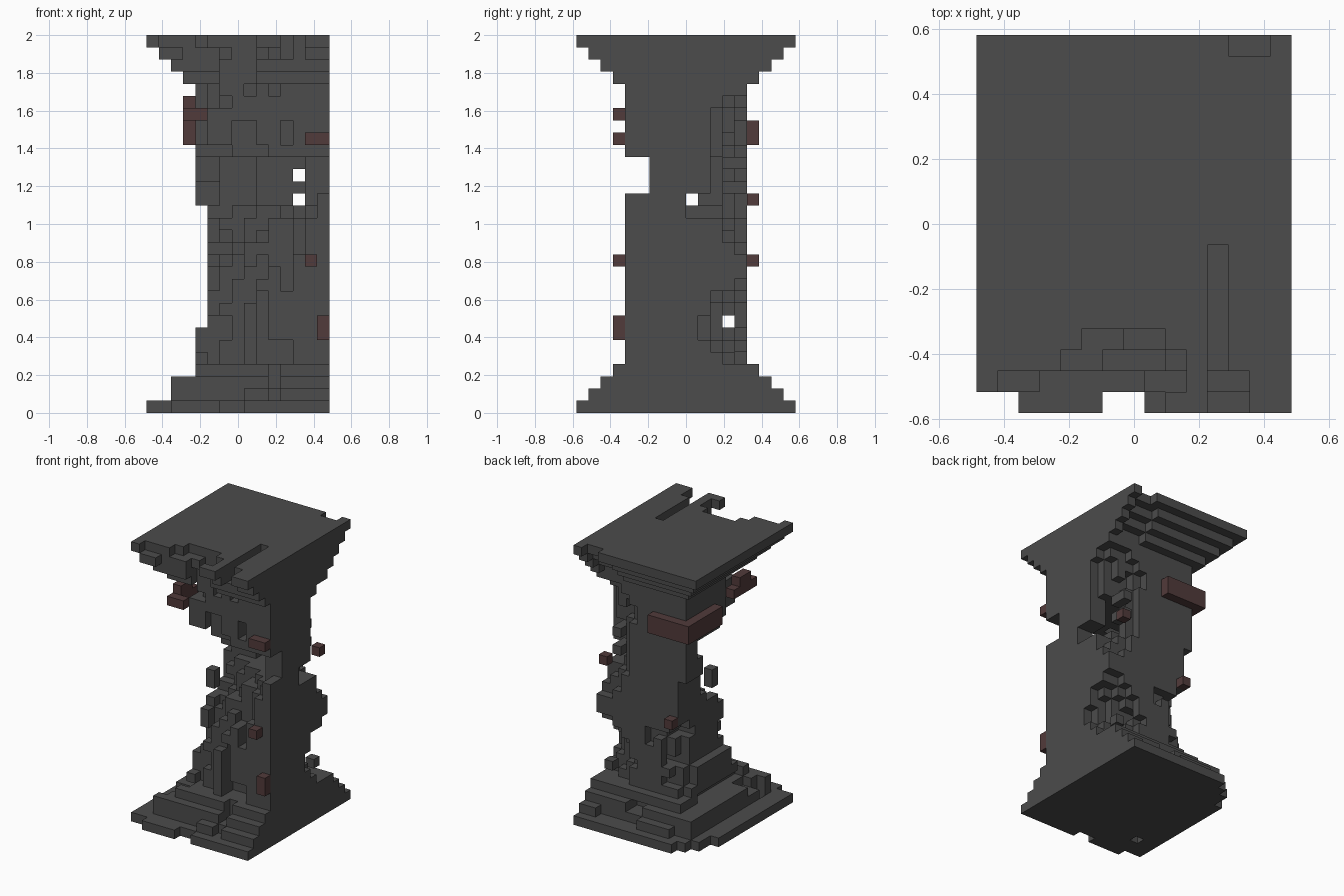
import bpy, bmesh, random
from mathutils import Vector

cube = bpy.data.objects.get("Cube")
if cube:
    bpy.data.objects.remove(cube)

random.seed(7)
NX, NY, NZ = 15, 18, 31
S = 2.0 / NZ                      # block size


def material(name, rgb):
    m = bpy.data.materials.new(name)
    m.use_nodes = True
    m.diffuse_color = (*rgb, 1)
    m.node_tree.nodes["Principled BSDF"].inputs["Base Color"].default_value = (*rgb, 1)
    return m


stone = material("dark_stone", (0.072, 0.072, 0.072))
brick = material("dull_red", (0.083, 0.043, 0.043))


def box(x, y, z):
    """Set of grid blocks; each range is first and last, inclusive."""
    return {(i, j, k) for i in range(x[0], x[1] + 1)
            for j in range(y[0], y[1] + 1) for k in range(z[0], z[1] + 1)}


def lerp(points, k):
    """Read a height profile of (layer, value) pairs."""
    for (a, u), (b, v) in zip(points, points[1:]):
        if a <= k <= b:
            return u + (v - u) * (k - a) / (b - a)
    return 0


noise_table = {}


def noise(*key):
    """Repeatable roughness from -1 to 1 for a grid key."""
    if key not in noise_table:
        noise_table[key] = random.uniform(-1, 1)
    return noise_table[key]


# Whole pillar: stepped base, shaft and stepped capital, flat on the +x side
base, capital = set(), set()
for n in range(4):
    base |= box((n, 14), (n, 17 - n), (n, n))
    capital |= box((n, 14), (n, 17 - n), (30 - n, 30 - n))
shaft = box((4, 14), (4, 13), (4, 26))

# Erosion depth of three shaft corners by layer
front_left = [(4, 1.5), (6, 3), (9, 5), (12, 6.5), (14, 8.5), (17, 11), (20, 11.5), (21, 6), (22, 4), (24, 3), (26, 2)]
back_right = [(4, 3), (6, 4.5), (8, 4), (10, 2), (13, 1.5), (15, 2.5), (17, 4), (21, 4.3), (23, 4), (25, 2), (26, 0)]
back_left = [(4, 1), (7, 2.5), (10, 4), (11, 1.5), (12, 0)]


def worn(c):
    i, j, k = c
    r = noise(i // 2, j // 2, (k + i // 2) // 3)
    fl, br, bl = lerp(front_left, k), lerp(back_right, k), lerp(back_left, k)
    pit = noise(i, k // 2) if i < 12 else -1      # shallow pits in the front face
    return ((i - 4) + 1.5 * (j - 4) < fl + 1.5 * r
            or (j == 4 and pit > 0) or (j == 5 and pit > 0.6)
            or (br and (14 - i) + 1.5 * (13 - j) < br + 0.8 * r)
            or (bl and (i - 4) + (13 - j) < bl + r))


shaft = {c for c in shaft if not worn(c)}
shaft -= box((4, 14), (4, 5), (18, 20))        # broken waist on the front
shaft -= box((4, 4), (4, 13), (7, 16))         # thinned left side
shaft -= box((9, 12), (6, 11), (17, 20))       # hollow behind the waist
shaft -= box((13, 14), (9, 11), (16, 17))      # break in the flat side
shaft |= box((12, 12), (12, 13), (18, 20)) | box((10, 11), (12, 12), (17, 20))
shaft -= box((12, 12), (4, 13), (19, 19))      # opening front to back
shaft |= box((12, 14), (4, 5), (4, 12)) | box((13, 14), (4, 5), (13, 15))
shaft |= box((14, 14), (4, 5), (16, 17)) | box((12, 14), (4, 5), (21, 26))
shaft |= box((5, 6), (4, 5), (22, 24)) | box((7, 8), (5, 5), (21, 22))
shaft |= box((5, 5), (7, 7), (14, 15)) | box((5, 5), (6, 6), (10, 11))
shaft |= box((13, 13), (13, 13), (5, 5)) | box((13, 14), (12, 13), (11, 12))
shaft -= box((4, 14), (12, 12), (7, 7))        # opening side to side

# Base damage: chipped step edges, broken corner and holes
for c in sorted(base):
    i, j, k = c
    edge = i == k or j in (k, 17 - k)
    inner = i == k + 1 or j in (k + 1, 16 - k)
    broken = i < 11 or j > 12
    if k and broken and i < 14:
        r = noise("base", i // 2, j // 2, k) + (0.3 if i < 5 else 0)
        if (edge and r > 0.25) or (inner and r > 0.65):
            base.discard(c)
base -= box((0, 1), (0, 17), (1, 1)) | box((3, 3), (0, 17), (3, 3))
for x, y in (((0, 1), (0, 0)), ((6, 7), (0, 0)), ((2, 2), (3, 3)),
             ((0, 0), (14, 17)), ((1, 1), (16, 17)), ((2, 2), (17, 17))):
    base -= box(x, y, (0, 2))
base |= box((13, 14), (1, 16), (1, 1))

# Capital damage: broken front lip, narrow slot and back notches
capital -= box((0, 8), (0, 0), (30, 30)) | box((1, 9), (1, 1), (30, 30))
capital -= box((4, 9), (2, 2), (30, 30)) | box((5, 8), (3, 3), (30, 30))
capital -= box((3, 9), (1, 1), (29, 29)) | box((6, 9), (2, 2), (29, 29))
capital -= box((7, 8), (3, 3), (29, 29)) | box((6, 8), (2, 3), (28, 28))
capital -= box((6, 8), (3, 3), (27, 27)) | box((11, 11), (2, 7), (29, 30))
capital -= box((11, 12), (0, 1), (29, 30)) | box((12, 13), (17, 17), (30, 30))
for n in range(1, 4):
    capital -= box((11, 13), (17 - n, 17 - n), (30 - n, 30 - n))

# Red remnants of trim standing proud of the shaft
trim = {
    "back_corner_band": box((3, 7), (14, 14), (22, 23)) | box((3, 3), (9, 14), (22, 23)),
    "left_front_trim": box((3, 4), (3, 3), (24, 24)) | box((3, 3), (4, 6), (24, 24))
    | box((3, 3), (4, 5), (25, 25)),
    "front_upper_trim": box((13, 14), (3, 3), (22, 22)),
    "front_middle_trim": box((13, 13), (3, 3), (12, 12)),
    "front_lower_trim": box((14, 14), (3, 3), (6, 7)),
    "back_upper_trim": box((13, 13), (14, 14), (17, 17)),
    "back_lower_trim": box((5, 5), (14, 14), (12, 12)),
}
solid = base | shaft | capital

# Outward quads of a block: neighbour direction and its four corners
SIDES = {
    (1, 0, 0): ((1, 0, 0), (1, 1, 0), (1, 1, 1), (1, 0, 1)),
    (-1, 0, 0): ((0, 0, 0), (0, 0, 1), (0, 1, 1), (0, 1, 0)),
    (0, 1, 0): ((0, 1, 0), (0, 1, 1), (1, 1, 1), (1, 1, 0)),
    (0, -1, 0): ((0, 0, 0), (1, 0, 0), (1, 0, 1), (0, 0, 1)),
    (0, 0, 1): ((0, 0, 1), (1, 0, 1), (1, 1, 1), (0, 1, 1)),
    (0, 0, -1): ((0, 0, 0), (0, 1, 0), (1, 1, 0), (1, 0, 0)),
}


def build(name, blocks, mat, others):
    """Make one object from the exposed sides of its blocks."""
    bm = bmesh.new()
    verts = {}
    for c in sorted(blocks):
        for d, corners in SIDES.items():
            if tuple(a + b for a, b in zip(c, d)) in others:
                continue
            quad = []
            for o in corners:
                p = tuple(a + b for a, b in zip(c, o))
                if p not in verts:
                    verts[p] = bm.verts.new(Vector((p[0] - NX / 2, p[1] - NY / 2, p[2])) * S)
                quad.append(verts[p])
            bm.faces.new(quad)
    bmesh.ops.dissolve_limit(bm, angle_limit=0.01, verts=bm.verts, edges=bm.edges)
    bmesh.ops.triangulate(bm, faces=[f for f in bm.faces if len(f.verts) > 4])
    me = bpy.data.meshes.new(name)
    bm.to_mesh(me)
    bm.free()
    me.materials.append(mat)
    bpy.context.scene.collection.objects.link(bpy.data.objects.new(name, me))


for name, blocks in (("stepped_base", base), ("worn_shaft", shaft), ("stepped_capital", capital)):
    build(name, blocks, stone, solid)
for name, blocks in trim.items():
    build(name, blocks, brick, blocks)
